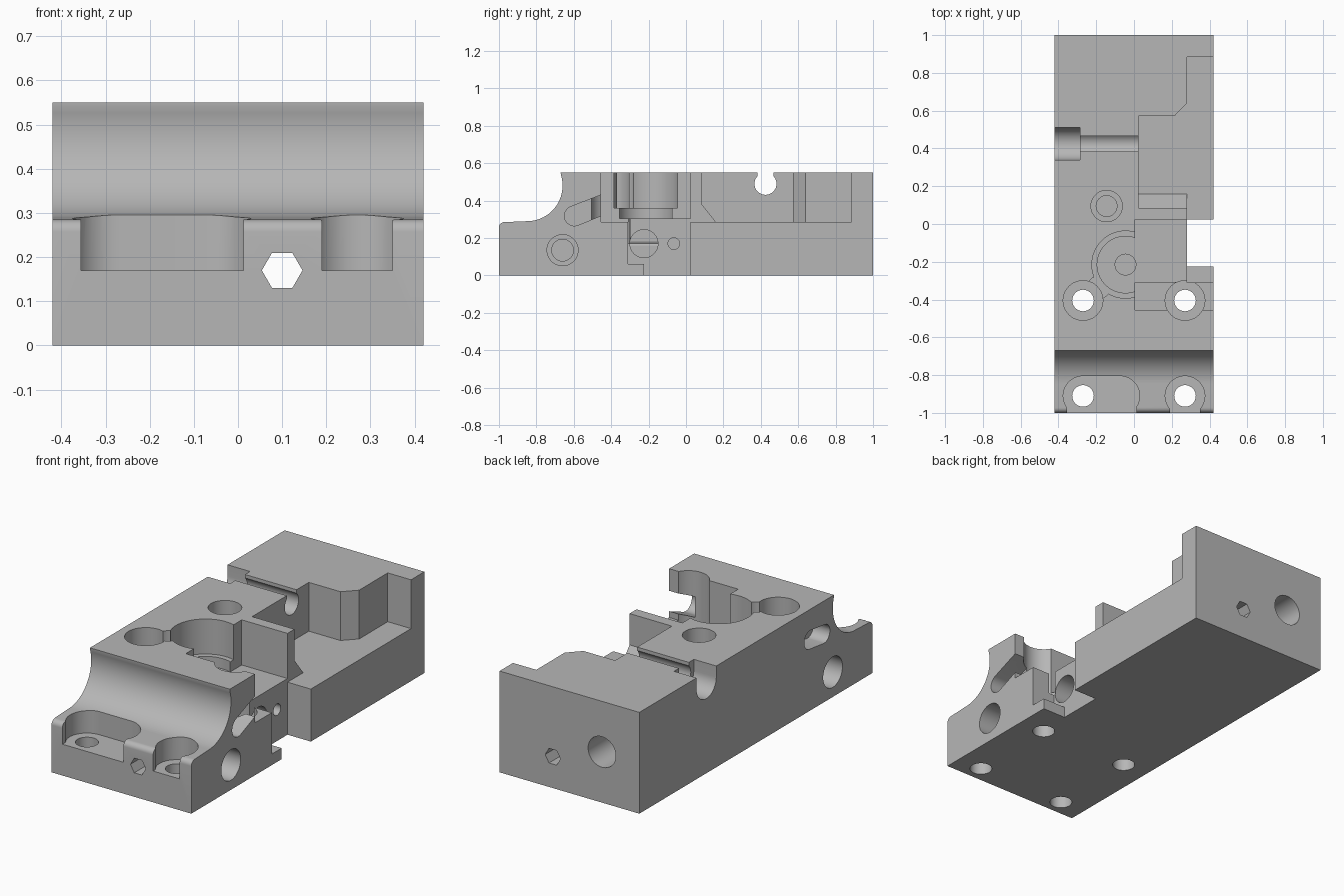
import bpy, bmesh
from math import cos, sin, pi, radians

old = bpy.data.objects.get("Cube")
if old:
    bpy.data.objects.remove(old, do_unlink=True)

grey = bpy.data.materials.new("machined grey")
grey.use_nodes = True
colour = (0.47, 0.47, 0.47, 1)
grey.diffuse_color = colour
grey.node_tree.nodes["Principled BSDF"].inputs["Base Color"].default_value = colour

PLACE = {"x": lambda u, v, w: (w, u, v),
         "y": lambda u, v, w: (u, w, v),
         "z": lambda u, v, w: (u, v, w)}


def prism(name, axis, outline, lo, hi):
    """Extrude a 2D outline along an axis from lo to hi."""
    bm = bmesh.new()
    ends = [[bm.verts.new(PLACE[axis](u, v, w)) for u, v in outline] for w in (lo, hi)]
    n = len(outline)
    for ring in ends:
        bm.faces.new(ring)
    for i in range(n):
        j = (i + 1) % n
        bm.faces.new((ends[0][i], ends[0][j], ends[1][j], ends[1][i]))
    bmesh.ops.recalc_face_normals(bm, faces=bm.faces)
    mesh = bpy.data.meshes.new(name)
    bm.to_mesh(mesh)
    bm.free()
    mesh.materials.append(grey)
    obj = bpy.data.objects.new(name, mesh)
    bpy.context.collection.objects.link(obj)
    return obj


def arc(u, v, r, a, b, n):
    return [(u + r * cos(radians(a + (b - a) * i / n)),
             v + r * sin(radians(a + (b - a) * i / n))) for i in range(n + 1)]


def circle(u, v, r, n=48):
    return arc(u, v, r, 0, 360, n)[:-1]


def rect(u0, u1, v0, v1):
    return [(u0, v0), (u1, v0), (u1, v1), (u0, v1)]


# Main block with the concave front shoulder
profile = [(-1, 0), (1, 0), (1, 0.55), (-0.67, 0.55)]
profile += arc(-0.85, 0.48, 0.19, 18, -90, 28)
profile += arc(-0.972, 0.257, 0.028, 90, 180, 8)
block = prism("guide_block", "x", profile, -0.42, 0.42)

cutters = []


def cut(axis, outline, lo, hi):
    cutters.append(prism("cutter", axis, outline, lo, hi))


TOP, SIDE = 0.6, 0.5

# Rear side pocket with sloped front end
rear = [(0.025, 0.16), (SIDE, 0.16), (SIDE, 0.885), (0.28, 0.885),
        (0.28, 0.64), (0.215, 0.572), (0.025, 0.572)]
cut("z", rear, 0.285, TOP)
cut("x", [(0.085, TOP), (0.085, 0.38), (0.16, 0.285), (0.2, 0.285), (0.2, TOP)], 0.025, 0.281)
cut("z", rect(0.28, SIDE, 0, 0.2), 0.285, TOP)

# Front side pocket, stepped floor and full-height side notch
cut("z", rect(0.005, SIDE, -0.455, 0.025), 0.305, TOP)
cut("z", rect(0.005, SIDE, -0.455, -0.31), 0.285, 0.4)
cut("z", rect(0.28, SIDE, -0.31, 0.025), 0.06, TOP)
cut("z", rect(0.28, SIDE, -0.225, 0.025), -0.1, 0.2)

# Stepped round pocket joined to the screw recess
cut("z", circle(-0.045, -0.215, 0.178, 64), 0.36, TOP)
cut("z", circle(-0.045, -0.215, 0.15, 64), 0.304, 0.4)
cut("z", circle(-0.045, -0.215, 0.055), 0.15, 0.4)
cut("z", circle(-0.185, -0.335, 0.06), 0.36, TOP)

# Screw recesses with through holes
for x in (-0.27, 0.27):
    for y in (-0.405, -0.91):
        cut("z", circle(x, y, 0.105), 0.17, TOP)
        cut("z", circle(x, y, 0.057), -0.1, 0.3)
cut("z", circle(-0.075, -0.91, 0.105), 0.17, TOP)
cut("z", rect(-0.27, -0.075, -1.1, -0.805), 0.17, TOP)
cut("z", rect(-0.355, 0.012, -1.1, -0.91), 0.17, TOP)
cut("z", rect(0.19, 0.35, -1.1, -0.91), 0.17, TOP)

# Stepped vertical bore
cut("z", circle(-0.145, 0.095, 0.083), 0.3, TOP)
cut("z", circle(-0.145, 0.095, 0.055), 0.2, 0.4)

# Cross groove with enlarged left end
cut("x", circle(0.425, 0.49, 0.059), -0.4, 0.1)
cut("x", rect(0.383, 0.467, 0.49, TOP), -0.4, 0.1)
cut("x", circle(0.425, 0.49, 0.085), -SIDE, -0.285)
cut("x", rect(0.34, 0.51, 0.49, TOP), -SIDE, -0.285)

# Long hexagonal channel and rear bore
cut("y", circle(0.1, 0.17, 0.046, 6), -1.1, 1.1)
cut("y", circle(-0.195, 0.275, 0.083), 0.62, 1.1)

# Side bores, with a narrower inner step
for s in (-1, 1):
    for r, inner in ((0.083, 0.22), (0.058, 0.17)):
        cut("x", circle(-0.66, 0.135, r), *sorted((s * inner, s * SIDE)))
cut("x", circle(-0.225, 0.17, 0.075), 0.06, 0.4)
cut("x", circle(-0.065, 0.17, 0.031), 0.15, 0.4)

# Sloped slot on one side, level slot on the other
slope = arc(-0.597, 0.318, 0.053, 112, 292, 16)
cut("x", slope + [(-0.44, 0.325), (-0.44, 0.436)], 0.3, SIDE)
level = arc(-0.585, 0.37, 0.05, 90, 270, 16) + arc(-0.465, 0.385, 0.05, -90, 90, 16)
cut("x", level, -SIDE, -0.32)

# Carve the block
for c in cutters:
    c.hide_render = True
    mod = block.modifiers.new("cut", "BOOLEAN")
    mod.operation = "DIFFERENCE"
    mod.solver = "EXACT"
    mod.object = c
depsgraph = bpy.context.evaluated_depsgraph_get()
carved = bpy.data.meshes.new_from_object(block.evaluated_get(depsgraph))
block.modifiers.clear()
block.data = carved
for c in cutters:
    bpy.data.objects.remove(c, do_unlink=True)

bpy.ops.object.select_all(action="DESELECT")
block.select_set(True)
bpy.context.view_layer.objects.active = block
bpy.ops.object.shade_smooth_by_angle(angle=radians(25))
